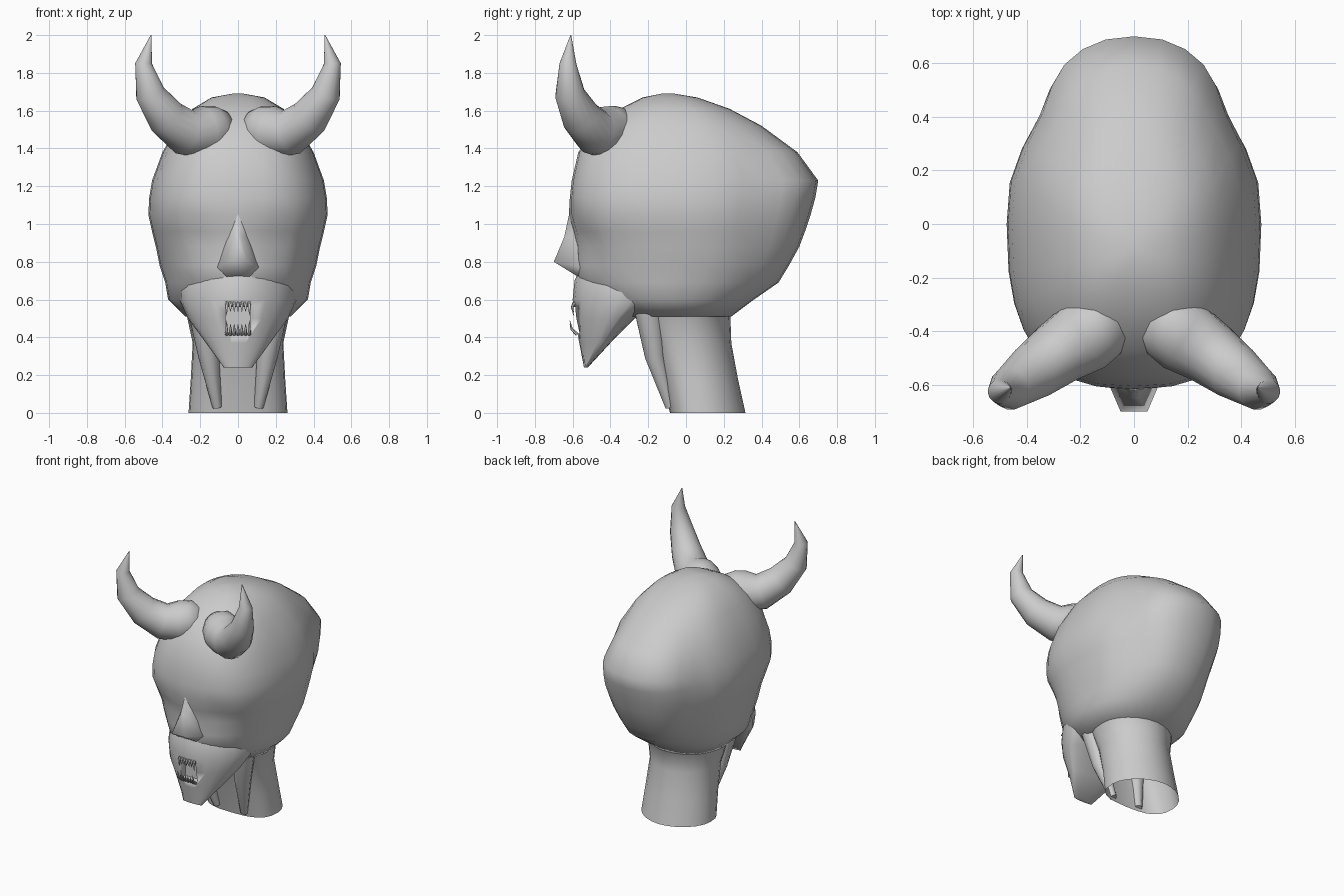
import bpy, bmesh
from math import cos, sin, pi, exp
from mathutils import Vector

if "Cube" in bpy.data.objects:
    bpy.data.objects.remove(bpy.data.objects["Cube"])


def finish(name, bm, angle=1.0):
    bmesh.ops.recalc_face_normals(bm, faces=bm.faces)
    me = bpy.data.meshes.new(name)
    bm.to_mesh(me)
    bm.free()
    ob = bpy.data.objects.new(name, me)
    bpy.context.collection.objects.link(ob)
    bpy.ops.object.select_all(action='DESELECT')
    ob.select_set(True)
    bpy.context.view_layer.objects.active = ob
    bpy.ops.object.shade_smooth_by_angle(angle=angle)
    return ob


def skin(bm, rings, caps=True):
    """Join equal-length rings into a tube."""
    vs = [[bm.verts.new(p) for p in r] for r in rings]
    n = len(vs[0])
    for a, b in zip(vs, vs[1:]):
        for i in range(n):
            j = (i + 1) % n
            bm.faces.new((a[i], a[j], b[j], b[i]))
    if caps:
        bm.faces.new(vs[0])
        bm.faces.new(vs[-1])


def outline(z, front, back, width, mid, n=32, front_power=2.0, back_power=2.0):
    """Horizontal oval whose front and back halves have their own depth."""
    pts = []
    for i in range(n):
        a = 2 * pi * i / n
        c, s = cos(a), sin(a)
        e = 2 / (front_power if s < 0 else back_power)
        x = width * abs(c) ** e * (1 if c > 0 else -1)
        y = mid + ((front if s < 0 else back) - mid) * abs(s) ** e
        pts.append(Vector((x, y, z)))
    return pts


def tube(bm, path, n=16):
    """Tapered round tube along (x, y, z, radius) points."""
    c = [Vector(p[:3]) for p in path]
    rings = []
    for i, p in enumerate(c):
        t = (c[min(i + 1, len(c) - 1)] - c[max(i - 1, 0)]).normalized()
        u = t.cross(Vector((-0.5, -0.8, 0.1))).normalized()
        v = t.cross(u)
        r = path[i][3]
        rings.append([p + (u * cos(2 * pi * k / n) + v * sin(2 * pi * k / n)) * r
                      for k in range(n)])
    skin(bm, rings)


# Skull: z, front y, back y, half width, y of widest point
skull = [(1.69, -0.13, -0.06, 0.03, -0.1), (1.67, -0.23, 0.06, 0.14, -0.08),
         (1.61, -0.35, 0.23, 0.24, -0.05), (1.52, -0.47, 0.40, 0.32, -0.03),
         (1.38, -0.57, 0.59, 0.40, 0), (1.23, -0.605, 0.70, 0.455, 0),
         (1.14, -0.615, 0.685, 0.47, 0), (1.05, -0.62, 0.66, 0.475, 0),
         (0.96, -0.60, 0.63, 0.455, 0), (0.88, -0.585, 0.60, 0.435, 0),
         (0.78, -0.58, 0.545, 0.415, -0.02), (0.69, -0.575, 0.49, 0.385, -0.05),
         (0.60, -0.48, 0.36, 0.37, -0.08), (0.51, -0.36, 0.24, 0.28, -0.06)]
rings = [outline(*r, front_power=min(2.7, max(2.0, 2 + (r[0] - 0.7) * 1.7)),
                 back_power=2.25) for r in skull]
for ring in rings:
    for p in ring:
        p.x *= 1 - 0.12 * exp(-((p.y - 0.42) / 0.16) ** 2)   # narrower behind the ears
        if p.y < -0.2:   # shallow eye hollows
            p.y += 0.03 * exp(-((abs(p.x) - 0.2) / 0.09) ** 2 - ((p.z - 0.93) / 0.11) ** 2)
bm = bmesh.new()
skin(bm, rings)
finish("skull", bm)

# Muzzle and jaw, with the mouth cut into the front
bm = bmesh.new()
skin(bm, [outline(*r, n=24, front_power=1.85) for r in (
    (0.82, -0.54, -0.1, 0.24, -0.22), (0.70, -0.59, -0.1, 0.31, -0.25),
    (0.60, -0.60, -0.14, 0.31, -0.28),
    (0.50, -0.59, -0.27, 0.265, -0.36), (0.37, -0.565, -0.40, 0.17, -0.44),
    (0.24, -0.54, -0.52, 0.075, -0.53))])
jaw = finish("jaw", bm)
bm = bmesh.new()
bmesh.ops.create_cube(bm, size=1)
for v in bm.verts:
    v.co = Vector((v.co.x * 0.13, v.co.y * 0.3 - 0.67, v.co.z * 0.14 + 0.49))
cutter = finish("mouth_cutter", bm)
cutter.hide_render = True
cutter.hide_set(True)
mod = jaw.modifiers.new("mouth", 'BOOLEAN')
mod.object = cutter
mod.solver = 'EXACT'

# Teeth: two rows of thin fangs
bm = bmesh.new()
for z, tip, y0, y1 in ((0.585, 0.535, -0.59, -0.595), (0.415, 0.47, -0.575, -0.615)):
    for k in range(7):
        x = (k - 3) * 0.02
        extra = 0.02 if abs(k - 3) == 3 else 0
        d = extra if tip > z else -extra
        tube(bm, [(x, y0, z, 0.010), (x, (y0 + y1) / 2 - 0.01, (z + tip) / 2, 0.007),
                  (x, y1, tip + d, 0.001)], 6)
finish("teeth", bm)

# Nose: ridge, tip and nostril base
bm = bmesh.new()
top = bm.verts.new((0, -0.615, 1.07))
mid = [bm.verts.new(p) for p in ((-0.06, -0.565, 0.93), (-0.018, -0.645, 0.93),
                                 (0.018, -0.645, 0.93), (0.06, -0.565, 0.93))]
low = [bm.verts.new(p) for p in ((-0.11, -0.56, 0.77), (-0.05, -0.70, 0.80),
                                 (0.05, -0.70, 0.80), (0.11, -0.56, 0.77))]
base = [bm.verts.new(p) for p in ((-0.06, -0.57, 0.72), (0.06, -0.57, 0.72))]
for i in range(3):
    bm.faces.new((top, mid[i], mid[i + 1]))
    bm.faces.new((mid[i], low[i], low[i + 1], mid[i + 1]))
bm.faces.new((low[1], base[0], base[1], low[2]))
bm.faces.new((low[0], base[0], low[1]))
bm.faces.new((low[2], base[1], low[3]))
finish("nose", bm, 1.2)

# Neck, open at the bottom
bm = bmesh.new()
skin(bm, [outline(*r, n=24, front_power=2.8, back_power=1.9) for r in (
    (0.60, -0.26, 0.32, 0.30, 0.0), (0.51, -0.23, 0.235, 0.27, 0.0),
    (0.37, -0.18, 0.24, 0.24, 0.02), (0.18, -0.125, 0.275, 0.25, 0.06),
    (0.0, -0.085, 0.315, 0.262, 0.09))], caps=False)
finish("neck", bm)

# Neck tendons and curved horns, one per side
horn = [(0.04, -0.355, 1.525, 0.075), (0.10, -0.37, 1.505, 0.125), (0.18, -0.415, 1.485, 0.14),
        (0.28, -0.48, 1.485, 0.122), (0.38, -0.555, 1.565, 0.105),
        (0.465, -0.615, 1.69, 0.08), (0.50, -0.625, 1.85, 0.045), (0.46, -0.61, 2.0, 0.002)]
tendon = [(0.19, -0.20, 0.54, 0.075), (0.155, -0.165, 0.3, 0.055), (0.11, -0.085, 0.03, 0.025)]
for side, s in (("right", 1), ("left", -1)):
    for name, path, n in (("horn", horn, 16), ("neck_tendon", tendon, 10)):
        bm = bmesh.new()
        tube(bm, path, n)
        for v in bm.verts:
            v.co.x *= s
        finish(name + "_" + side, bm)
